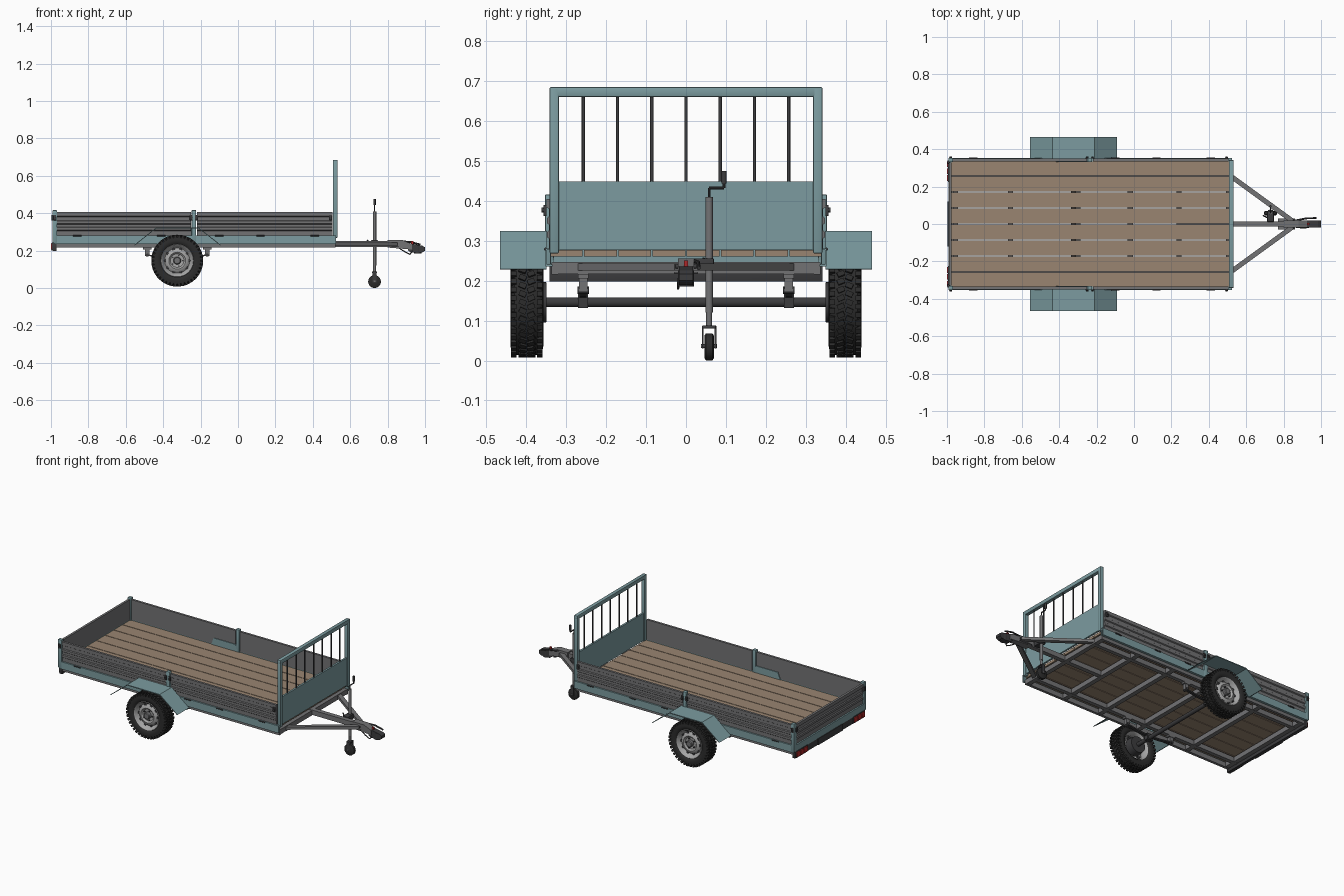
import bpy, bmesh, math
from mathutils import Vector, Matrix

if "Cube" in bpy.data.objects:
    bpy.data.objects.remove(bpy.data.objects["Cube"])


def mat(name, r, g, b):
    m = bpy.data.materials.new(name)
    m.diffuse_color = (r, g, b, 1)
    m.use_nodes = True
    m.node_tree.nodes["Principled BSDF"].inputs["Base Color"].default_value = m.diffuse_color
    return m


TEAL = mat("teal_paint", .20, .33, .35)
WOOD = mat("wood", .32, .235, .165)
STEEL = mat("steel", .17, .17, .175)
DARK = mat("dark_metal", .045, .045, .048)
RUBBER = mat("rubber", .025, .025, .025)
RIM = mat("rim_silver", .38, .38, .38)
RED = mat("red_lens", .45, .02, .02)


def finish(name, bm, m, smooth=False):
    bmesh.ops.recalc_face_normals(bm, faces=bm.faces)
    me = bpy.data.meshes.new(name)
    bm.to_mesh(me)
    bm.free()
    ob = bpy.data.objects.new(name, me)
    bpy.context.collection.objects.link(ob)
    me.materials.append(m)
    if smooth:
        bpy.context.view_layer.objects.active = ob
        ob.select_set(True)
        bpy.ops.object.shade_smooth_by_angle(angle=math.radians(35))
        ob.select_set(False)
    return ob


def box(name, x, y, z, m, bevel=0):
    bm = bmesh.new()
    c = Vector((sum(x) / 2, sum(y) / 2, sum(z) / 2))
    d = (abs(x[1] - x[0]), abs(y[1] - y[0]), abs(z[1] - z[0]))
    bmesh.ops.create_cube(bm, size=1, matrix=Matrix.Translation(c) @ Matrix.Diagonal((*d, 1)))
    if bevel:
        bmesh.ops.bevel(bm, geom=bm.edges[:], offset=bevel, segments=2, affect='EDGES', profile=.5)
    return finish(name, bm, m, bool(bevel))


def along(p0, p1):
    p0, p1 = Vector(p0), Vector(p1)
    d = p1 - p0
    return Matrix.Translation((p0 + p1) / 2) @ d.to_track_quat('Z', 'Y').to_matrix().to_4x4(), d.length


def rod(name, pts, r, m, n=16):
    bm = bmesh.new()
    for a, b in zip(pts, pts[1:]):
        M, L = along(a, b)
        bmesh.ops.create_cone(bm, cap_ends=True, segments=n, radius1=r, radius2=r, depth=L, matrix=M)
    return finish(name, bm, m, True)


def beam(name, p0, p1, w, h, m):
    M, L = along(p0, p1)
    bm = bmesh.new()
    bmesh.ops.create_cube(bm, size=1, matrix=M @ Matrix.Diagonal((w, h, L, 1)))
    return finish(name, bm, m)


def prism(name, pts, axis, a, b, m):
    # closed profile extruded along axis: x -> pts are (y, z), y -> pts are (x, z)
    bm = bmesh.new()
    put = (lambda p: (a, *p)) if axis == 'x' else (lambda p: (p[0], a, p[1]))
    f = bm.faces.new([bm.verts.new(put(p)) for p in pts])
    ext = bmesh.ops.extrude_face_region(bm, geom=[f])['geom']
    vec = Vector((b - a, 0, 0) if axis == 'x' else (0, b - a, 0))
    bmesh.ops.translate(bm, vec=vec, verts=[v for v in ext if isinstance(v, bmesh.types.BMVert)])
    return finish(name, bm, m)


def lathe(name, pts, c, s, m, n=48):
    # profile (distance outward along s*y, radius) spun about the y axis through c
    bm = bmesh.new()
    vs = [bm.verts.new((c[0], s * y, c[1] + r)) for y, r in pts]
    es = [bm.edges.new(e) for e in zip(vs, vs[1:])]
    bmesh.ops.spin(bm, geom=vs + es, cent=(c[0], 0, c[1]), axis=(0, 1, 0), angle=2 * math.pi, steps=n)
    bmesh.ops.remove_doubles(bm, verts=bm.verts, dist=1e-5)
    return finish(name, bm, m, True)


# deck planks
P = .0857
for i in range(8):
    y = (i - 3.5) * P
    box("deck_plank", (-.985, .512), (y - .041, y + .041), (.261, .277), WOOD)

# underframe
for x in (-.955, -.66, -.3, -.02, .24, .505):
    box("cross_member", (x - .014, x + .014), (-.335, .335), (.217, .247), STEEL)
for s in (-1, 1):
    box("chassis_rail", (-.985, .52), (s * .245, s * .27), (.216, .246), STEEL)
    box("outer_chassis_rail", (-.98, .52), (s * .32, s * .337), (.216, .246), STEEL)

# side walls, rails, posts, latches and hinges
rib = [(.335, .281), (.343, .281), (.343, .305), (.348, .309), (.348, .322), (.343, .326), (.343, .340),
       (.348, .344), (.348, .357), (.343, .361), (.343, .380), (.349, .384), (.349, .405), (.335, .405)]
for s in (-1, 1):
    prof = [(s * y, z) for y, z in rib]
    for a, b in ((-.972, -.252), (-.22, .505)):
        prism("side_board", prof, 'x', a, b, STEEL)
    prism("side_rail", [(s * y, z) for y, z in ((.335, .277), (.335, .281), (.352, .281), (.352, .236),
          (.335, .236), (.335, .24), (.348, .24), (.348, .277))], 'x', -.985, .525, TEAL)
    box("side_rail_web", (-.985, .525), (s * .338, s * .341), (.24, .277), TEAL)
    for x in (-.98, -.236):
        box("corner_post" if x < -.5 else "middle_post", (x - .012, x + .012), (s * .331, s * .353),
            (.24, .416), TEAL, .003)
    for x in (-.98, -.25, -.222, .495):
        box("latch_plate", (x - .008, x + .008), (s * .349, s * .357), (.362, .39), DARK, .002)
        rod("latch_pin", [(x, s * .352, .377), (x, s * .362, .377)], .006, DARK, 12)
    for x in (-.86, -.41, -.1, .12, .41):
        rod("board_hinge", [(x - .022, s * .352, .279), (x + .022, s * .352, .279)], .004, DARK, 10)

# tailgate
prism("tailgate", [(-.975 - (y - .335), z) for y, z in rib], 'y', -.33, .33, STEEL)
box("rear_rail", (-.992, -.975), (-.345, .345), (.24, .281), TEAL)
for s in (-1, 1):
    box("tailgate_latch", (-.998, -.985), (s * .322, s * .34), (.362, .39), DARK, .002)

# rear light bar
box("light_bar", (-.99, -.97), (-.342, .342), (.198, .246), DARK, .002)
for s in (-1, 1):
    box("tail_light_base", (-.995, -.985), (s * .225, s * .338), (.2, .242), DARK, .002)
    for a, b in ((.23, .262), (.268, .298), (.304, .334)):
        box("tail_light_lens", (-1.0, -.99), (s * a, s * b), (.206, .237), RED, .002)
box("plate_holder", (-.996, -.985), (-.12, .12), (.2, .24), DARK)

# headboard
for s in (-1, 1):
    box("headboard_post", (.508, .532), (s * .318, s * .342), (.268, .684), TEAL, .004)
box("headboard_top_bar", (.508, .532), (-.342, .342), (.66, .685), TEAL, .004)
box("headboard_panel", (.514, .526), (-.32, .32), (.278, .449), TEAL)
for i in range(-3, 4):
    rod("headboard_bar", [(.52, i * P, .445), (.52, i * P, .665)], .0042, DARK, 12)

# mudguards: bent sheet, inner plate
for s in (-1, 1):
    outer = [(-.556, .229), (-.437, .324), (-.212, .324), (-.09, .229)]
    inner = [(-.095, .228), (-.213, .319), (-.436, .319), (-.551, .228)]
    prism("mudguard", outer + inner, 'y', s * .35, s * .466, TEAL)
    prism("mudguard_inner_plate", [(-.43, .24), (-.40, .32), (-.25, .32), (-.22, .24)], 'y', s * .331, s * .335, TEAL)

# axle and suspension
WX, WZ, R = -.325, .146, .139
rod("axle", [(WX, -.37, WZ), (WX, .37, WZ)], .0125, DARK)
for s in (-1, 1):
    for x in (-.485, -.165):
        box("spring_bracket", (x - .012, x + .012), (s * .247, s * .268), (.172, .218), STEEL)
        rod("spring_bolt", [(x, s * .243, .176), (x, s * .272, .176)], .009, DARK)
        box("bracket_foot", (x - .022, x + .022), (s * .244, s * .271), (.206, .217), STEEL)
    leaf = [(-.485, .18), (-.4, .167), (WX, .163), (-.25, .167), (-.165, .18)]
    prism("leaf_spring", leaf + [(x, z - .008) for x, z in leaf[::-1]], 'y', s * .249, s * .267, DARK)
    box("axle_clamp", (WX - .02, WX + .02), (s * .246, s * .27), (.131, .17), DARK)

# wheels
for s in (-1, 1):
    lathe("tyre", [(.37, .084), (.361, .092), (.357, .108), (.36, .124), (.368, .131), (.385, .133), (.41, .133),
                   (.429, .131), (.437, .124), (.44, .108), (.436, .092), (.428, .084), (.37, .084)], (WX, WZ), s, RUBBER)
    bm = bmesh.new()
    N = 40
    for k in range(N):
        for row, (y, w, h, yaw) in enumerate(((.366, .014, .02, 0), (.388, .018, .006, .4),
                                              (.409, .018, .006, -.4), (.431, .014, .02, 0))):
            a = 2 * math.pi * (k + (row % 2) * .5) / N
            M = (Matrix.Translation((WX, s * y, WZ)) @ Matrix.Rotation(a, 4, 'Y') @
                 Matrix.Translation((0, 0, R - .0005 - h / 2)) @ Matrix.Rotation(yaw, 4, 'Z') @
                 Matrix.Diagonal((.013, w, h, 1)))
            bmesh.ops.create_cube(bm, size=1, matrix=M)
    finish("tyre_tread", bm, RUBBER)
    lathe("rim", [(.366, .086), (.372, .08), (.395, .072), (.424, .08), (.432, .088), (.435, .086), (.43, .079),
                  (.417, .073), (.412, .067), (.424, .055), (.426, .045), (.417, .036), (.417, .02), (.405, 0)],
          (WX, WZ), s, RIM)
    lathe("hub_cap", [(.41, .021), (.433, .02), (.437, .016), (.438, 0)], (WX, WZ), s, STEEL, 24)
    lathe("brake_drum", [(.35, 0), (.35, .05), (.395, .055), (.395, 0)], (WX, WZ), s, DARK, 32)
    for k in range(10):
        a = k * math.pi / 5
        x, z = WX + .063 * math.cos(a), WZ + .063 * math.sin(a)
        rod("rim_vent", [(x, s * .41, z), (x, s * .4195, z)], .0075, DARK, 12)
        if k % 2 == 0:
            x, z = WX + .03 * math.cos(a), WZ + .03 * math.sin(a)
            rod("wheel_nut", [(x, s * .41, z), (x, s * .424, z)], .0045, DARK, 6)

# drawbar
box("drawbar", (.24, .87), (-.014, .014), (.22, .25), STEEL)
for s in (-1, 1):
    beam("drawbar_brace", (.505, s * .265, .234), (.845, s * .018, .234), .026, .018, STEEL)
box("drawbar_plate", (.77, .86), (-.03, .03), (.218, .222), STEEL)

# coupling head, lever and cable
prism("coupling_body", [(.80, .256), (.80, .216), (.90, .208), (.93, .205), (.93, .235), (.88, .256)],
      'y', -.02, .02, STEEL)
prism("coupling_head", [(.91, .24), (.91, .2), (.925, .189), (.985, .189), (1.0, .2), (1.0, .217), (.985, .226)],
      'y', -.018, .018, DARK)
rod("coupling_socket", [(.96, 0, .185), (.96, 0, .226)], .02, DARK, 24)
rod("coupling_lever", [(.86, .018, .25), (.92, .03, .246), (.975, .032, .232)], .005, DARK, 10)
rod("coupling_bolt", [(.85, -.026, .236), (.85, .026, .236)], .006, DARK, 12)
box("red_indicator", (.925, .937), (-.005, .005), (.232, .25), RED)
rod("safety_cable", [(.85, -.015, .22), (.89, -.02, .195), (.92, -.02, .18), (.935, -.017, .2)], .003, DARK, 8)

# jockey wheel
JX, JY = .73, .058
rod("jockey_tube", [(JX, JY, .12), (JX, JY, .41)], .0095, STEEL)
rod("jockey_inner_tube", [(JX, JY, .08), (JX, JY, .13)], .0075, STEEL)
box("jockey_clamp", (JX - .018, JX + .018), (.012, .07), (.225, .256), DARK, .003)
rod("clamp_handle", [(JX - .02, .035, .24), (JX - .04, .045, .255)], .004, DARK, 10)
box("jockey_fork_top", (JX - .014, JX + .014), (JY - .017, JY + .017), (.08, .088), DARK, .002)
for s in (-1, 1):
    box("jockey_fork", (JX - .011, JX + .011), (JY + s * .014, JY + s * .018), (.03, .086), DARK)
lathe("jockey_wheel", [(JY - .012, 0), (JY - .012, .028), (JY - .008, .034), (JY + .008, .034),
                       (JY + .012, .028), (JY + .012, 0)], (JX, .034), 1, RUBBER, 32)
rod("jockey_axle", [(JX, JY - .02, .036), (JX, JY + .02, .036)], .005, STEEL, 12)
rod("jockey_crank", [(JX, JY, .405), (JX, JY, .432), (JX, JY + .037, .432), (JX, JY + .037, .45)], .0035, DARK, 10)
rod("crank_grip", [(JX, JY + .037, .443), (JX, JY + .037, .475)], .0065, DARK)
